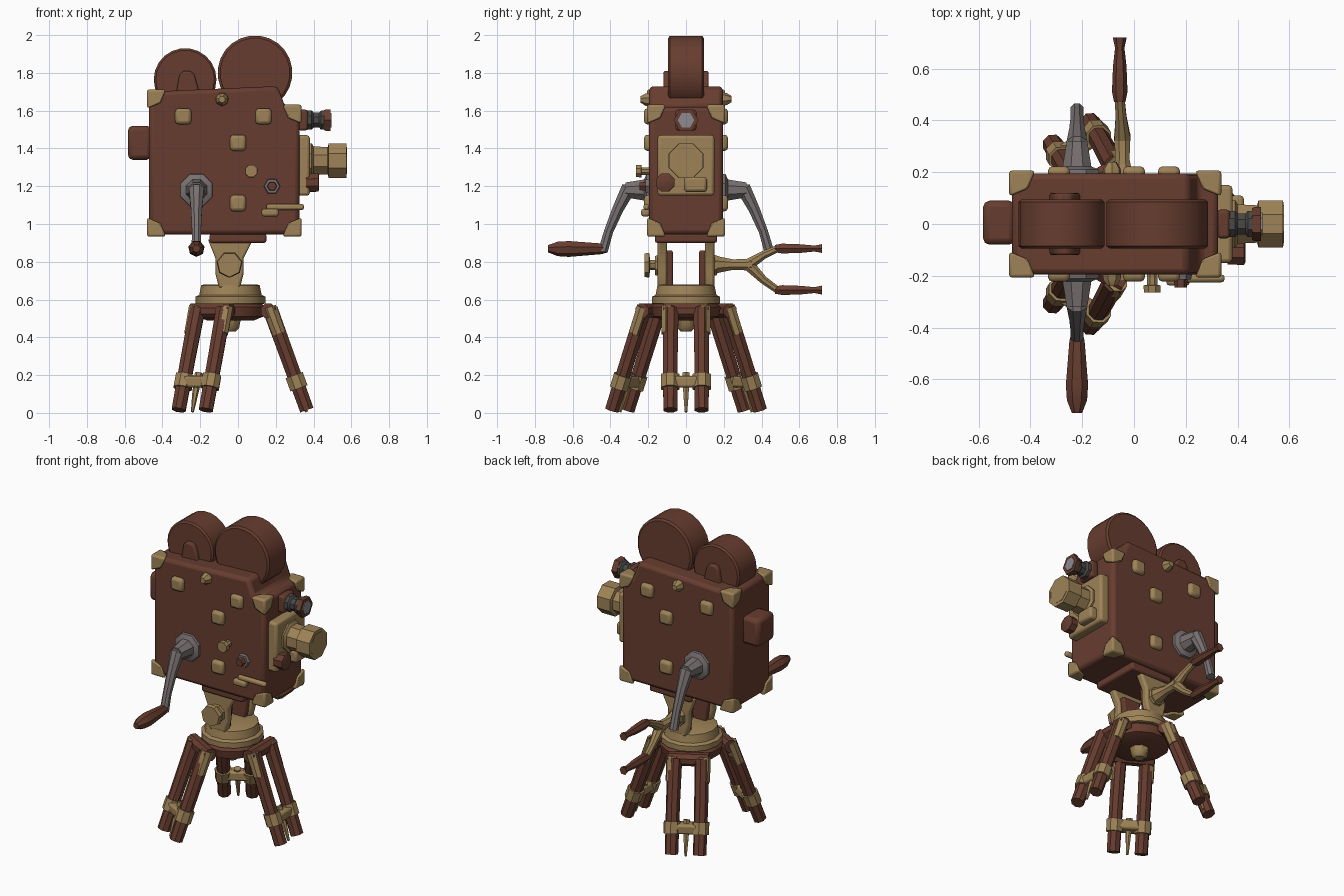
import bpy, bmesh, math
from mathutils import Vector

cube = bpy.data.objects.get("Cube")
if cube:
    bpy.data.objects.remove(cube, do_unlink=True)


def material(name, rgb):
    m = bpy.data.materials.new(name)
    m.use_nodes = True
    m.diffuse_color = (*rgb, 1)
    m.node_tree.nodes["Principled BSDF"].inputs["Base Color"].default_value = (*rgb, 1)
    return m


BROWN = material("brown wood", (0.135, 0.046, 0.028))
TAN = material("aged brass", (0.34, 0.225, 0.095))
GREY = material("grey steel", (0.19, 0.165, 0.165))
DARK = material("dark metal", (0.07, 0.066, 0.064))
GLASS = material("lens glass", (0.27, 0.26, 0.28))


def finish(name, bm, mat, bevel=0.0):
    bmesh.ops.recalc_face_normals(bm, faces=bm.faces)
    me = bpy.data.meshes.new(name)
    bm.to_mesh(me)
    bm.free()
    me.materials.append(mat)
    ob = bpy.data.objects.new(name, me)
    bpy.context.collection.objects.link(ob)
    if bevel:
        mod = ob.modifiers.new("Bevel", "BEVEL")
        mod.width = bevel
        mod.segments = 2
    bpy.ops.object.select_all(action="DESELECT")
    ob.select_set(True)
    bpy.context.view_layer.objects.active = ob
    bpy.ops.object.shade_smooth_by_angle(angle=math.radians(35))
    return ob


def box(name, center, size, mat, bevel=0.012, turn=0.0):
    bm = bmesh.new()
    bmesh.ops.create_cube(bm, size=1)
    for v in bm.verts:
        v.co = Vector(a * b for a, b in zip(v.co, size))
    ob = finish(name, bm, mat, bevel)
    ob.location = center
    ob.rotation_euler.z = turn
    return ob


def sweep(name, points, radii, mat, sides=8, bevel=0.0):
    """Round section carried along a path, with a radius at each point."""
    pts = [Vector(p) for p in points]
    bm = bmesh.new()
    rings = []
    for i, (p, r) in enumerate(zip(pts, radii)):
        t = (pts[min(i + 1, len(pts) - 1)] - pts[max(i - 1, 0)]).normalized()
        u = t.cross(Vector((0, 1, 0) if abs(t.x) > 0.8 else (1, 0, 0))).normalized()
        w = t.cross(u)
        angles = [math.tau * (k + 0.5) / sides for k in range(sides)]
        rings.append([bm.verts.new(p + r * (u * math.cos(a) + w * math.sin(a))) for a in angles])
    for a, b in zip(rings, rings[1:]):
        for k in range(sides):
            j = (k + 1) % sides
            bm.faces.new((a[k], a[j], b[j], b[k]))
    bm.faces.new(rings[0])
    bm.faces.new(rings[-1])
    return finish(name, bm, mat, bevel)


def prism(name, outline, half, mat, bevel):
    """Outline in x and z, extruded evenly along y."""
    bm = bmesh.new()
    a, b = ([bm.verts.new((x, y, z)) for x, z in outline] for y in (-half, half))
    bm.faces.new(a)
    bm.faces.new(b)
    for i in range(len(a)):
        j = (i + 1) % len(a)
        bm.faces.new((a[i], a[j], b[j], b[i]))
    return finish(name, bm, mat, bevel)


def along_x(name, stations, y, z, mat, sides=8):
    return sweep(name, [(x, y, z) for x, r in stations], [r for x, r in stations], mat, sides)


def along_y(name, stations, x, z, mat, sides=8):
    return sweep(name, [(x, y, z) for y, r in stations], [r for y, r in stations], mat, sides)


# Camera case and rear block
prism("camera_body", [(-.47, .945), (.325, .945), (.325, 1.62), (.25, 1.62), (.21, 1.73),
                      (-.47, 1.70)], .195, BROWN, .022)
box("rear_block", (-.52, .005, 1.43), (.125, .17, .18), BROWN, .025)
box("mount_plate", (0, 0, .925), (.3, .33, .05), BROWN)

# Film reels
along_y("large_reel", [(-.095, .185), (-.085, .198), (.085, .198), (.095, .185)], .09, 1.8, BROWN, 24)
along_y("small_reel", [(-.095, .155), (-.085, .166), (.085, .166), (.095, .155)], -.28, 1.765, BROWN, 22)
prism("reel_bracket", [(-.33, 1.68), (-.31, 1.79), (-.29, 1.81), (-.25, 1.81), (-.23, 1.79),
                       (-.2, 1.68)], .12, BROWN, .01)

# Brass case corners, wrapping each corner with shortened face diagonals
for sx, cx, top in ((-1, -.47, 1.70), (1, .325, 1.62)):
    for sy in (-1, 1):
        for sz, cz in ((-1, .945), (1, top)):
            bm = bmesh.new()
            bmesh.ops.create_cube(bm, size=1)
            for v in bm.verts:
                c = v.co + Vector((.5, .5, .5))
                c *= (0, 1, .72, .5)[round(sum(c))] * .105
                v.co = Vector((cx + sx * (.012 - c.x), sy * (.207 - c.y), cz + sz * (.012 - c.z)))
            finish("case_corner", bm, TAN, .012)

# Both side walls: studs, crank hub and crank arm
for s in (-1, 1):
    for x, z in ((-.29, 1.57), (.135, 1.57), (0, 1.43), (0, 1.11)):
        box("side_stud", (x, s * .2, z), (.085, .045, .085), TAN, .018)
    along_y("side_screw", [(s * .18, .038), (s * .215, .034), (s * .24, .018)], -.085, 1.66, TAN, 7)
    along_y("crank_hub", [(s * .18, .095), (s * .21, .09), (s * .222, .06), (s * .32, .043)],
            -.22, 1.18, GREY)
    sweep("crank_arm", [(-.22, s * .25, 1.185), (-.22, s * .31, 1.18), (-.22, s * .36, 1.08),
                        (-.22, s * .41, .96), (-.22, s * .44, .855)],
          [.035, .043, .032, .026, .028], GREY)
along_y("crank_handle", [(-.42, .022), (-.45, .03), (-.62, .044), (-.68, .04), (-.73, .02)],
        -.22, .87, BROWN, 7)

# Front wall controls
along_y("round_knob", [(-.19, .022), (-.235, .022), (-.237, .036), (-.265, .034)], .07, 1.28, TAN)
along_y("dial_base", [(-.19, .045), (-.215, .04)], .18, 1.2, GREY, 6)
along_y("dial_knob", [(-.2, .028), (-.245, .024)], .18, 1.2, BROWN, 6)
box("latch_bar", (.25, -.21, 1.09), (.2, .03, .032), TAN)
box("latch_tab", (.17, -.215, 1.06), (.09, .045, .04), TAN)

# Main lens, its plate and small fittings
box("lens_plate", (.345, 0, 1.31), (.07, .3, .32), TAN, .015)
along_x("lens_barrel", [(.36, .1), (.39, .1), (.4, .082), (.475, .078), (.48, .098), (.575, .098),
                        (.578, .078), (.545, .07)], 0, 1.335, TAN)
along_x("lens_glass", [(.54, .071), (.556, .071)], 0, 1.335, GLASS)
along_x("focus_knob", [(.36, .05), (.425, .052), (.43, .04)], -.11, 1.22, BROWN)
box("lens_clip", (.39, .05, 1.21), (.07, .12, .08), TAN, .015)

# Viewfinder
box("finder_plate", (.345, 0, 1.55), (.05, .11, .11), BROWN)
along_x("finder_barrel", [(.35, .055), (.39, .055), (.4, .043), (.43, .043), (.44, .055), (.46, .055)],
        0, 1.55, DARK)
along_x("finder_ring", [(.455, .06), (.465, .066), (.49, .066)], 0, 1.55, BROWN, 6)
along_x("finder_glass", [(.485, .044), (.495, .044)], 0, 1.55, GLASS, 6)

# Tilting head: turntable, two yoke cheeks and the side knob
HX = -.04
sweep("turntable", [(HX, 0, z) for z in (.575, .58, .615, .625, .675, .68)],
      [.17, .185, .185, .165, .155, .14], TAN, 14)
for s in (-1, 1):
    cheek = prism("yoke_cheek", [(-.1, .66), (.01, .66), (.03, .74), (.03, .82), (.08, .92),
                                 (-.16, .92), (-.12, .82), (-.12, .74)], .025, TAN, .012)
    cheek.location.y = s * .125
    inner = prism("yoke_liner", [(-.09, .67), (0, .67), (.02, .86), (-.11, .86)], .02, BROWN, .008)
    inner.location.y = s * .09
    along_y("tilt_disc", [(s * .14, .06), (s * .165, .055)], HX - .005, .78, TAN)
along_y("tilt_knob", [(-.15, .028), (-.19, .028), (-.195, .07), (-.22, .065)], -.045, .785, TAN, 7)

# Forked pan bar with two grips
along_y("pan_bar", [(.14, .06), (.18, .045), (.25, .03), (.35, .034)], -.045, .785, TAN)
for z in (.87, .65):
    sweep("pan_fork", [(-.045, .33, .785), (-.05, .41, .785 + (z - .785) * .6), (-.055, .485, z)],
          [.034, .023, .02], TAN)
    along_y("pan_grip", [(.47, .022), (.51, .03), (.61, .026), (.68, .018), (.72, .027)], -.055, z, BROWN, 6)

# Tripod hub
sweep("tripod_hub", [(HX, 0, z) for z in (.49, .51, .56, .58)], [.13, .18, .19, .17], BROWN, 12)
sweep("hub_boss", [(HX, 0, z) for z in (.43, .45, .5)], [.03, .05, .06], TAN)

# Three legs, each a pair of poles with a head bar, brass plates, clamp and spike
for angle in (0, 120, 240):
    a = math.radians(angle)
    out, side = Vector((math.cos(a), math.sin(a), 0)), Vector((-math.sin(a), math.cos(a), 0))

    def at(radius, across, z):
        return Vector((HX, 0, z)) + out * radius + side * across

    def slope(z):
        return .41 - .2 * z / .55

    for s in (-1, 1):
        sweep("leg_pole", [at(slope(.015), s * .083, .015), at(slope(.3), s * .083, .3),
                           at(slope(.55), s * .08, .55)], [.04, .042, .044], BROWN)
        sweep("leg_plate", [at(slope(.42), s * .097, .42), at(slope(.56), s * .094, .56)],
              [.034, .038], TAN)
        sweep("pole_collar", [at(slope(.13), s * .083, .13), at(slope(.2), s * .083, .2)],
              [.052, .052], TAN)
    sweep("leg_head_bar", [at(.2, -.12, .54), at(.2, .12, .54)], [.042, .042], BROWN)
    box("leg_clamp", at(slope(.165), 0, .165), (.075, .18, .06), TAN, .012, a)
    sweep("clamp_spike", [at(slope(.02), 0, .005), at(slope(.1), 0, .1), at(slope(.21), 0, .21)],
          [.008, .016, .022], TAN, 6)
